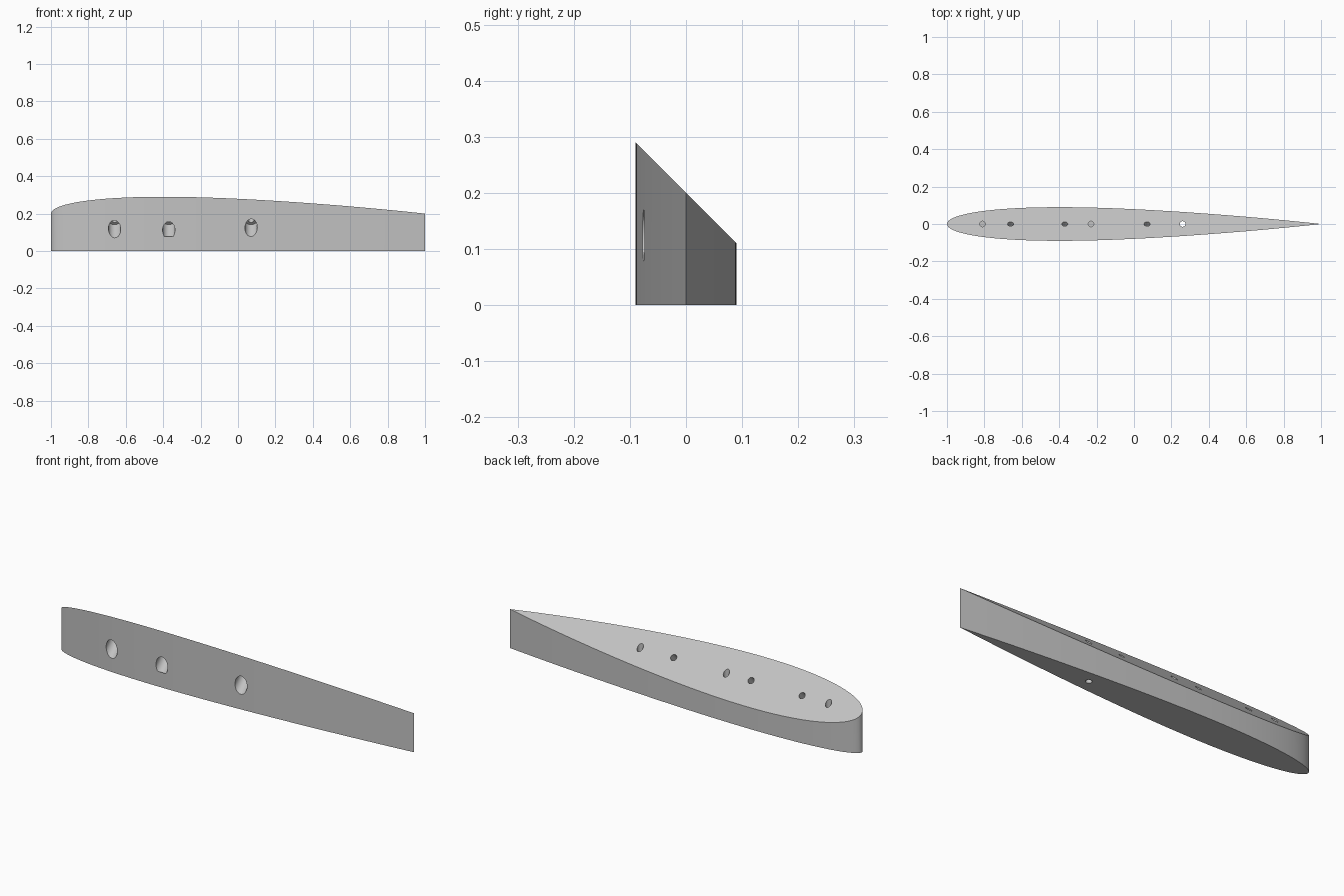
import bpy, bmesh
from math import cos, pi, sqrt
from mathutils import Vector

default = bpy.data.objects.get("Cube")
if default:
    bpy.data.objects.remove(default, do_unlink=True)

grey = bpy.data.materials.new("plain grey")
grey.use_nodes = True
colour = (0.55, 0.55, 0.55, 1)
grey.diffuse_color = colour
grey.node_tree.nodes["Principled BSDF"].inputs["Base Color"].default_value = colour

MID_HEIGHT = 0.2          # height of the sloped top along the centre line
THICKNESS = 0.09          # thickness as a fraction of the chord
STEPS = 48


def half_width(c):
    """Half thickness of the symmetric foil at chord fraction c."""
    return 10 * THICKNESS * (0.2969 * sqrt(c) - 0.126 * c - 0.3516 * c**2
                             + 0.2843 * c**3 - 0.1036 * c**4)


def make_object(name, bm):
    mesh = bpy.data.meshes.new(name)
    bmesh.ops.recalc_face_normals(bm, faces=bm.faces[:])
    bm.to_mesh(mesh)
    bm.free()
    mesh.materials.append(grey)
    obj = bpy.data.objects.new(name, mesh)
    bpy.context.collection.objects.link(obj)
    return obj


def cylinder(name, start, end, radius):
    """Hole cutter running from start to end."""
    start, end = Vector(start), Vector(end)
    axis = end - start
    bm = bmesh.new()
    bmesh.ops.create_cone(bm, cap_ends=True, segments=32, radius1=radius,
                          radius2=radius, depth=axis.length)
    turn = axis.to_track_quat('Z', 'Y').to_matrix()
    bmesh.ops.rotate(bm, verts=bm.verts[:], matrix=turn)
    bmesh.ops.translate(bm, verts=bm.verts[:], vec=(start + end) / 2)
    cutter = make_object(name, bm)
    cutter.hide_render = True
    return cutter


# Foil block: outline extruded upwards, top slanted down towards the back
fractions = [(1 - cos(pi * i / STEPS)) / 2 for i in range(STEPS + 1)]
outline = [(2 * c - 1, -half_width(c)) for c in fractions]
outline += [(x, -y) for x, y in outline[-2:0:-1]]
bm = bmesh.new()
bottom = [bm.verts.new((x, y, 0)) for x, y in outline]
top = [bm.verts.new((x, y, MID_HEIGHT - y)) for x, y in outline]
bm.faces.new(bottom)
bm.faces.new(top)
for i in range(len(outline)):
    j = (i + 1) % len(outline)
    bm.faces.new((bottom[i], bottom[j], top[j], top[i]))
foil = make_object("foil_block", bm)


def on_slant(x, t):
    """Point at depth t below the slanted top, square to it."""
    return (x, -t / sqrt(2), MID_HEIGHT - t / sqrt(2))


# Slanted screw holes with wide pockets opening on the front
cutters = []
for x in (-0.66, -0.37, 0.07):
    cutters.append(cylinder("screw_hole", on_slant(x, -0.04), on_slant(x, 0.07), 0.016))
    cutters.append(cylinder("screw_pocket", on_slant(x, 0.05), on_slant(x, 0.15), 0.033))

# Upright pin holes; the last one goes right through
for x, floor in ((-0.81, 0.1), (-0.23, 0.1), (0.26, -0.1)):
    cutters.append(cylinder("pin_hole", (x, 0, 0.3), (x, 0, floor), 0.015))

for cutter in cutters:
    cut = foil.modifiers.new(cutter.name, 'BOOLEAN')
    cut.operation = 'DIFFERENCE'
    cut.solver = 'EXACT'
    cut.object = cutter

# Bake the cuts and drop the cutters
graph = bpy.context.evaluated_depsgraph_get()
baked = bpy.data.meshes.new_from_object(foil.evaluated_get(graph))
foil.modifiers.clear()
foil.data = baked
for cutter in cutters:
    bpy.data.objects.remove(cutter, do_unlink=True)

bpy.ops.object.select_all(action='DESELECT')
foil.select_set(True)
bpy.context.view_layer.objects.active = foil
bpy.ops.object.shade_smooth_by_angle(angle=pi / 6)
